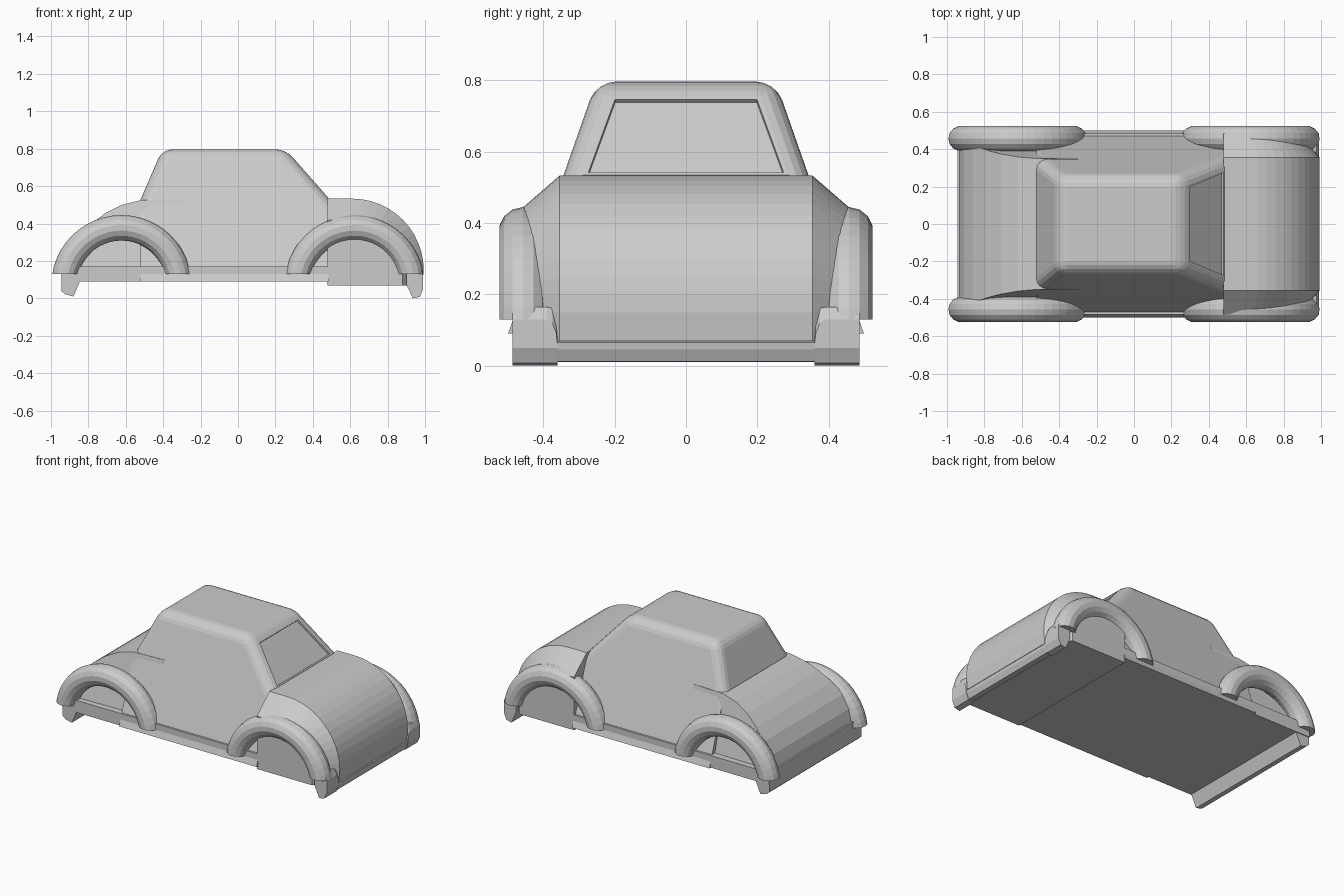
import bpy, bmesh
from math import sin, cos, pi, radians
from mathutils import Vector

if "Cube" in bpy.data.objects:
    bpy.data.objects.remove(bpy.data.objects["Cube"])


def finish(bm, name):
    bmesh.ops.recalc_face_normals(bm, faces=bm.faces)
    me = bpy.data.meshes.new(name)
    bm.to_mesh(me)
    bm.free()
    ob = bpy.data.objects.new(name, me)
    bpy.context.collection.objects.link(ob)
    return ob


def loft(sections):
    """Skin closed sections of equal length and cap both ends."""
    bm = bmesh.new()
    rings = [[bm.verts.new(p) for p in s] for s in sections]
    n = len(rings[0])
    for a, b in zip(rings, rings[1:]):
        for i in range(n):
            j = (i + 1) % n
            bm.faces.new((a[i], a[j], b[j], b[i]))
    bm.faces.new(rings[0])
    bm.faces.new(rings[-1])
    return bm


def prism(profile, width):
    """Side profile (x, z) spanned across y; width gives half width at z."""
    return loft([[(x, s * width(z), z) for x, z in profile] for s in (-1, 1)])


def slab(profile, y0, y1):
    return loft([[(x, y, z) for x, z in profile] for y in (y0, y1)])


def side_y(z):
    return 0.345 + 0.35 * (0.53 - z)


# Cabin: tapered prism with rounded roof and pillars, recessed windscreen
bm = prism([(-0.52, 0.09), (-0.52, 0.53), (-0.405, 0.797),
            (0.255, 0.797), (0.485, 0.535), (0.485, 0.09)], side_y)
edges = []
for e in bm.edges:
    a, b = e.verts
    flat = abs(a.co.z - b.co.z) < 0.02
    if min(a.co.z, b.co.z) > 0.5 and not (flat and a.co.z < 0.6):
        edges.append(e)
bmesh.ops.bevel(bm, geom=edges, offset=0.055, segments=4, profile=0.5,
                affect='EDGES')
bm.normal_update()
bmesh.ops.recalc_face_normals(bm, faces=bm.faces)
slope = Vector((0.75, 0, 0.66)).normalized()
pane = max((f for f in bm.faces if f.normal.dot(slope) > 0.97),
           key=lambda f: f.calc_area())
bmesh.ops.inset_region(bm, faces=[pane], thickness=0.016)
bmesh.ops.inset_region(bm, faces=[pane], thickness=0.001, depth=-0.012)
finish(bm, "cabin")

# Tail: curved panel flowing out from under the cabin
tail = [(-0.3, 0.53), (-0.52, 0.525), (-0.62, 0.50), (-0.71, 0.455),
        (-0.79, 0.395), (-0.86, 0.325), (-0.91, 0.245), (-0.94, 0.15),
        (-0.945, 0.09), (-0.3, 0.09)]
finish(prism(tail, lambda z: min(side_y(z) + 0.003, 0.455)), "tail")


# Hood: quarter-round centre with flared shoulders
def hood_section(y, r):
    cx, cz = 0.61, 0.15
    pts = [(0.478, y, 0.07), (0.478, y, cz + r)]
    for i in range(13):
        a = pi / 2 * (1 - i / 12)
        pts.append((cx + r * cos(a), y, cz + r * sin(a)))
    return pts + [(min(cx + r, 0.985), y, 0.07)]


finish(loft([hood_section(y, r) for y, r in
             ((-0.485, 0.27), (-0.355, 0.383), (0.355, 0.383), (0.485, 0.27))]),
       "hood")

# Floor sill
finish(slab([(-0.945, 0.09), (0.48, 0.09), (0.48, 0.17), (-0.945, 0.17)],
            -0.485, 0.485), "sill")

# Fenders: round tube swept over each wheel, cut flat at the bottom
TUBE, RING, SWEEP = 14, 0.307, 24
for sx, end in ((-1, "tail"), (1, "hood")):
    for sy, side in ((-1, "near"), (1, "far")):
        sections = []
        for i in range(SWEEP + 1):
            a = pi * i / SWEEP
            ring = []
            for k in range(TUBE):
                t = 2 * pi * k / TUBE
                r = RING + 0.068 * cos(t)
                ring.append((sx * 0.623 + r * cos(a),
                             sy * (0.457 + 0.068 * sin(t)), 0.07 + r * sin(a)))
            sections.append(ring)
        bm = loft(sections)
        cut = bmesh.ops.bisect_plane(
            bm, geom=bm.verts[:] + bm.edges[:] + bm.faces[:],
            plane_co=(0, 0, 0.13), plane_no=(0, 0, 1), clear_inner=True)
        bmesh.ops.holes_fill(bm, edges=[e for e in bm.edges if e.is_boundary])
        finish(bm, f"{end}_fender_{side}")

# Bumpers: wedge at the tail, thin bar with upright ends at the hood
finish(slab([(-0.945, 0.13), (-0.945, 0.04), (-0.925, 0.022), (-0.88, 0.01),
             (-0.845, 0.09), (-0.845, 0.13)], -0.48, 0.48), "tail_bumper")
finish(slab([(0.905, 0.075), (0.935, 0.01), (0.97, 0.012), (0.985, 0.045),
             (0.988, 0.065), (0.96, 0.075)], -0.4, 0.4), "hood_bumper")
for s, side in ((-1, "near"), (1, "far")):
    bm = slab([(0.9, 0.075), (0.935, 0.0), (0.972, 0.008), (0.99, 0.05),
               (0.99, 0.13), (0.975, 0.165), (0.9, 0.165)], s * 0.36, s * 0.487)
    top = [e for e in bm.edges
           if all(v.co.z > 0.12 and abs(abs(v.co.y) - 0.36) < 0.01
                  for v in e.verts)]
    bmesh.ops.bevel(bm, geom=top, offset=0.03, segments=3, profile=0.5,
                    affect='EDGES')
    finish(bm, f"bumper_end_{side}")
